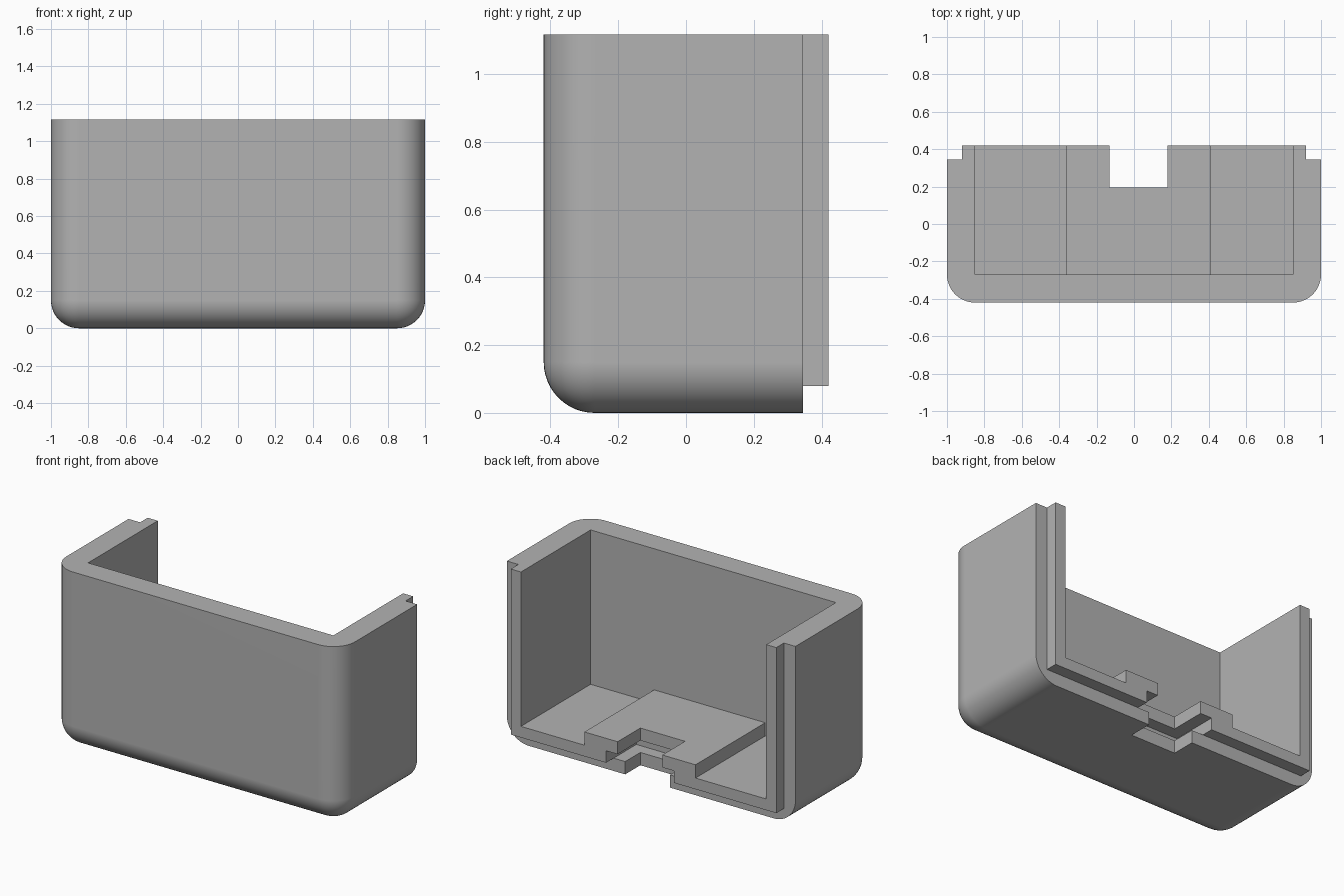
import bpy
import bmesh
from math import radians

cube = bpy.data.objects.get("Cube")
if cube:
    bpy.data.objects.remove(cube, do_unlink=True)

TOP, FRONT, BACK, LIP = 1.117, -0.42, 0.42, 0.345
RADIUS = 0.15
FAR = 1.5  # how far cutters reach past the shell

grey = bpy.data.materials.new("plain_grey")
grey.use_nodes = True
colour = (0.45, 0.45, 0.45, 1)
grey.diffuse_color = colour
grey.node_tree.nodes["Principled BSDF"].inputs["Base Color"].default_value = colour


def prism(name, outline, y0, y1, rounded=None):
    """Extrude an x-z outline along y, optionally rounding chosen edges."""
    bm = bmesh.new()
    face = bm.faces.new([bm.verts.new((x, y0, z)) for x, z in outline])
    new = bmesh.ops.extrude_face_region(bm, geom=[face])["geom"]
    bmesh.ops.translate(bm, vec=(0, y1 - y0, 0),
                        verts=[g for g in new if isinstance(g, bmesh.types.BMVert)])
    bmesh.ops.recalc_face_normals(bm, faces=bm.faces)
    if rounded:
        bmesh.ops.bevel(bm, geom=[e for e in bm.edges if rounded(e)], offset=RADIUS,
                        segments=12, profile=0.5, affect='EDGES', clamp_overlap=True)
    mesh = bpy.data.meshes.new(name)
    bm.to_mesh(mesh)
    bm.free()
    mesh.materials.append(grey)
    obj = bpy.data.objects.new(name, mesh)
    bpy.context.collection.objects.link(obj)
    return obj


def rect(x0, x1, z0, z1):
    return [(x0, z0), (x1, z0), (x1, z1), (x0, z1)]


def outer_edge(edge):
    """Front uprights and the front and side bottom edges."""
    a, b = (v.co for v in edge.verts)
    mid = (a + b) / 2
    front = mid.y < FRONT + 0.01
    bottom = mid.z < 0.01
    side = abs(mid.x) > 0.99
    return (front and bottom) or (front and side) or (bottom and side)


# Shell with rounded outer edges
shell = prism("open_shell", rect(-1, 1, 0, TOP), FRONT, BACK, outer_edge)

# Cavity leaves the walls, the floor and a raised pad
cavity = prism("cavity_cutter", [
    (-0.85, FAR), (-0.85, 0.15), (-0.36, 0.15), (-0.36, 0.233),
    (0.41, 0.233), (0.41, 0.15), (0.85, 0.15), (0.85, FAR)], -0.27, FAR)

# Rebate leaves a narrower lip around the open back
rebate = prism("rebate_cutter", [
    (-FAR, FAR), (-FAR, -1), (FAR, -1), (FAR, FAR),
    (0.92, FAR), (0.92, 0.08), (-0.92, 0.08), (-0.92, FAR)], LIP, FAR)

# Connector notch through the floor, and the wider slot inside it
notch = prism("notch_cutter", rect(-0.13, 0.18, -1, 0.5), 0.195, FAR)
slot = prism("slot_cutter", rect(-0.21, 0.26, 0.08, 0.155), 0.12, FAR)

bpy.ops.object.select_all(action='DESELECT')
bpy.context.view_layer.objects.active = shell
shell.select_set(True)
for cutter in (cavity, rebate, notch, slot):
    mod = shell.modifiers.new(cutter.name, 'BOOLEAN')
    mod.operation = 'DIFFERENCE'
    mod.solver = 'EXACT'
    mod.object = cutter
    bpy.ops.object.modifier_apply(modifier=mod.name)
    bpy.data.objects.remove(cutter, do_unlink=True)

# Smooth rounded edges with flat walls
bpy.ops.object.shade_smooth_by_angle(angle=radians(30))
weighted = shell.modifiers.new("flat_walls", 'WEIGHTED_NORMAL')
weighted.keep_sharp = True
